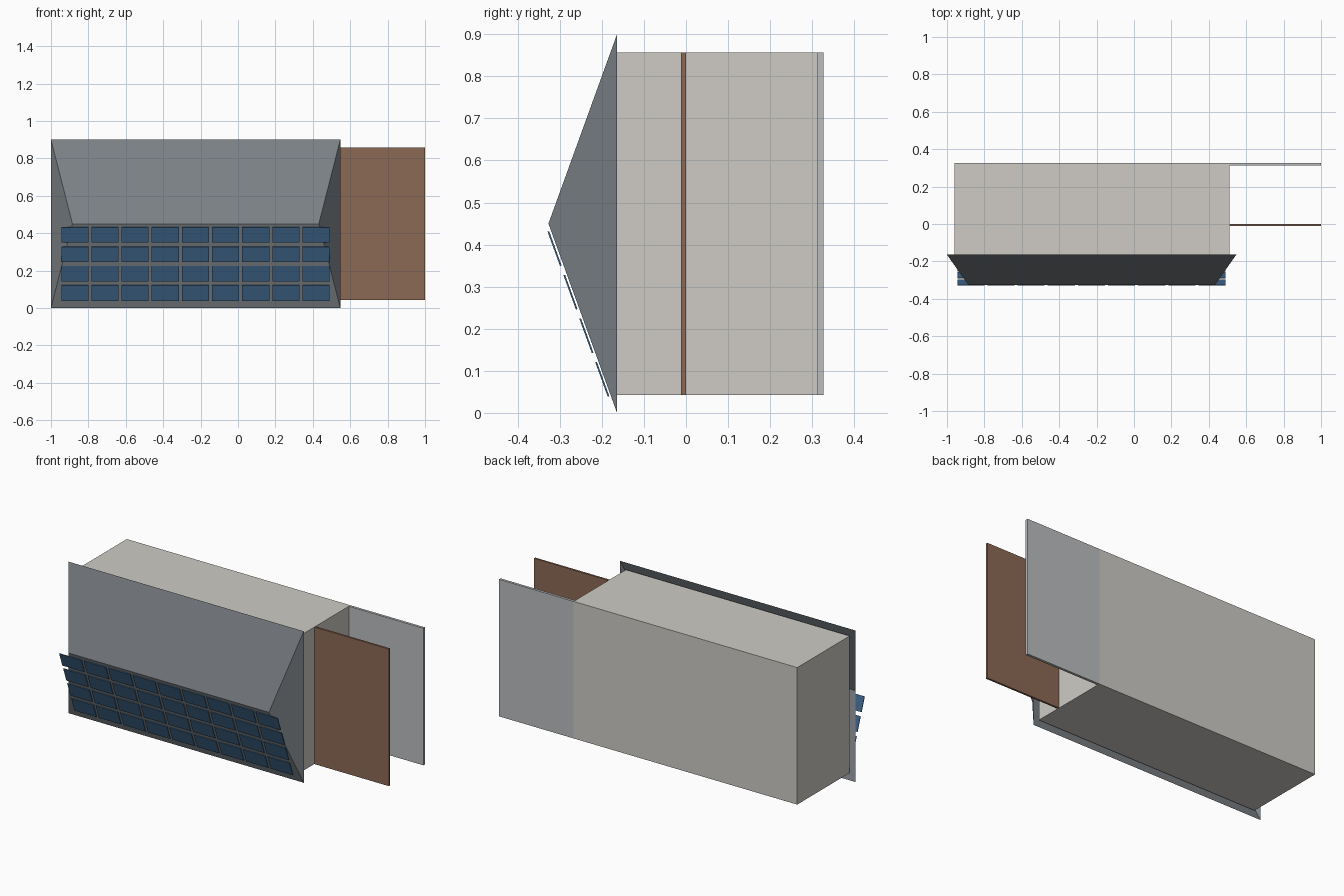
import bpy, math
from mathutils import Vector

if "Cube" in bpy.data.objects:
    bpy.data.objects.remove(bpy.data.objects["Cube"])


def material(name, color):
    m = bpy.data.materials.new(name)
    m.diffuse_color = (*color, 1)
    m.use_nodes = True
    m.node_tree.nodes["Principled BSDF"].inputs["Base Color"].default_value = m.diffuse_color
    return m


def mesh(name, verts, faces, mat):
    me = bpy.data.meshes.new(name)
    me.from_pydata(verts, [], faces)
    me.materials.append(mat)
    ob = bpy.data.objects.new(name, me)
    bpy.context.collection.objects.link(ob)
    return ob


BOX_FACES = [(0, 1, 3, 2), (4, 6, 7, 5), (0, 4, 5, 1),
             (2, 3, 7, 6), (0, 2, 6, 4), (1, 5, 7, 3)]


def box(name, xs, ys, zs, mat):
    return mesh(name, [(x, y, z) for x in xs for y in ys for z in zs], BOX_FACES, mat)


wall = material("wall", (0.62, 0.60, 0.56))
slate = material("slate", (0.20, 0.22, 0.24))
wood = material("wood", (0.26, 0.14, 0.09))
concrete = material("concrete", (0.50, 0.51, 0.52))
solar = material("solar", (0.05, 0.13, 0.26))

# House body, deck slab and wooden canopy
Z = (0.043, 0.857)
box("house_body", (-0.96, 0.51), (-0.165, 0.327), Z, wall)
box("deck_slab", (0.51, 1.0), (0.312, 0.327), Z, concrete)
box("wood_canopy", (0.51, 1.0), (-0.012, 0.0), Z, wood)

# Hip roof shell, open underneath
EAVE, RIDGE = -0.164, -0.327
mesh("hip_roof",
     [(-1, EAVE, 0), (0.547, EAVE, 0), (0.547, EAVE, 0.9), (-1, EAVE, 0.9),
      (-0.885, RIDGE, 0.45), (0.432, RIDGE, 0.45)],
     [(0, 1, 5, 4), (2, 3, 4, 5), (1, 2, 5), (3, 0, 4)], slate)

# Solar panels: 4 rows by 9 columns, laid parallel to the lower slope
slope = math.atan2(EAVE - RIDGE, 0.45)
cols, rows = 9, 4
pitch = (1.435 - 0.145) / (cols - 1)
for r in range(rows):
    for c in range(cols):
        p = box(f"solar_panel_{r + 1}_{c + 1}", (-0.0725, 0.0725),
                (-0.002, 0.002), (-0.0435, 0.0435), solar)
        p.rotation_euler.x = slope
        p.location = Vector((-0.8725 + c * pitch, -0.199 - r * 0.0378, 0.080 + r * 0.1035))
